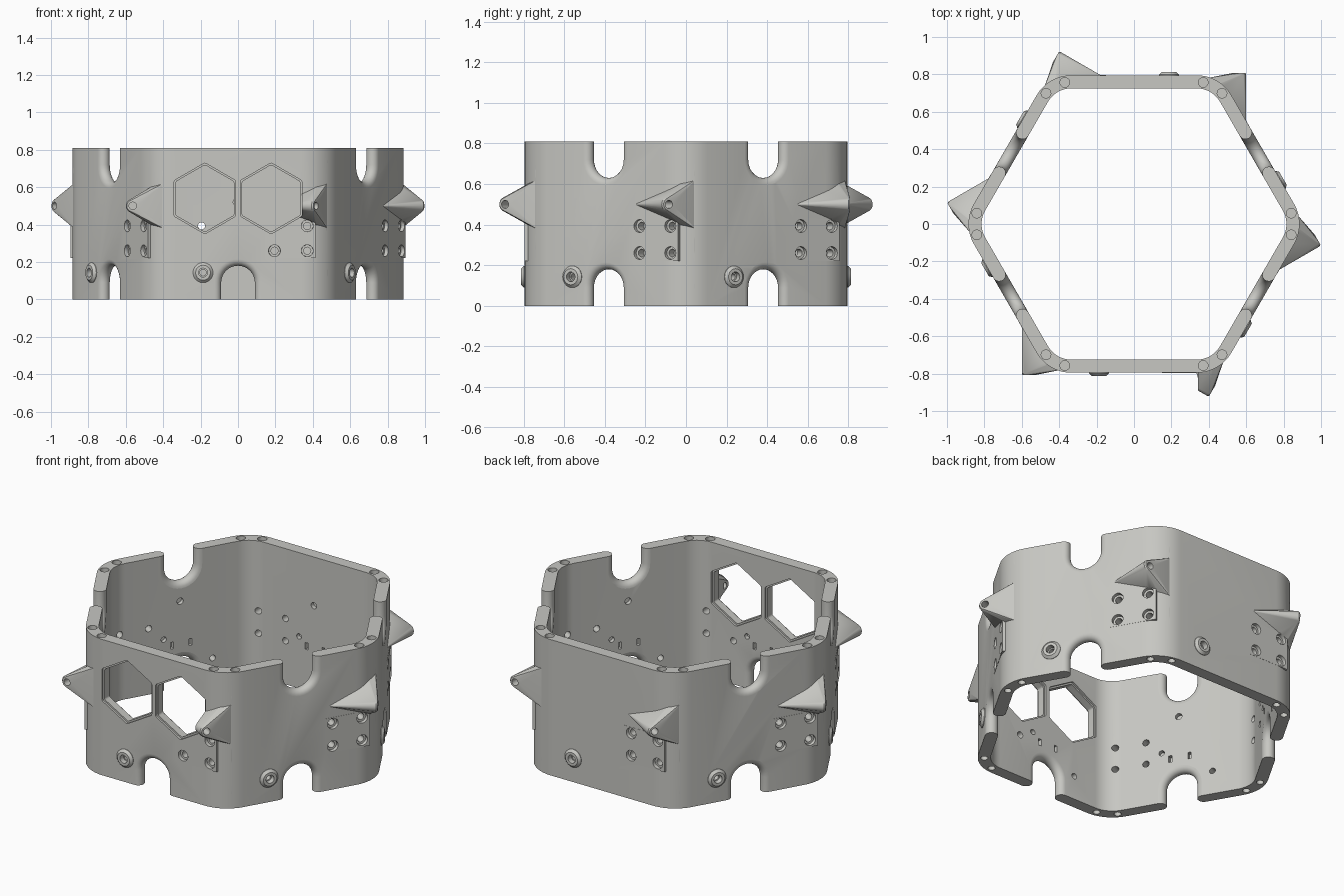
import bpy, bmesh, math
from mathutils import Matrix, Vector

if "Cube" in bpy.data.objects:
    bpy.data.objects.remove(bpy.data.objects["Cube"])

H, OUT, INN = 0.81, 0.795, 0.725      # wall height, outer and inner apothem
MID = (OUT + INN) / 2

grey = bpy.data.materials.new("light_grey")
grey.diffuse_color = (0.57, 0.57, 0.54, 1)
grey.use_nodes = True
grey.node_tree.nodes["Principled BSDF"].inputs["Base Color"].default_value = grey.diffuse_color


def turn(k):
    return Matrix.Rotation(k * math.pi / 3, 4, 'Z')


def loft(bm, rings, k=0, cyclic=False):
    """Skin a list of equal point rings, in the frame of hexagon side k."""
    rows = [[bm.verts.new(turn(k) @ Vector(p)) for p in ring] for ring in rings]
    n = len(rows[0])
    faces = []
    for a, b in zip(rows, rows[1:] + (rows[:1] if cyclic else [])):
        faces += [bm.faces.new((a[i], a[(i + 1) % n], b[(i + 1) % n], b[i])) for i in range(n)]
    if not cyclic:
        faces += [bm.faces.new(rows[0][::-1]), bm.faces.new(rows[-1])]
    bmesh.ops.recalc_face_normals(bm, faces=faces)


def circle_y(x, z, y, r, n=20):
    return [(x + r * math.cos(2 * math.pi * i / n), y, z + r * math.sin(2 * math.pi * i / n))
            for i in range(n)]


def lathe_y(bm, x, z, profile, k):
    loft(bm, [circle_y(x, z, y, r) for y, r in profile], k)


def box(bm, x0, x1, y0, y1, z0, z1, k):
    loft(bm, [[(x0, y, z0), (x1, y, z0), (x1, y, z1), (x0, y, z1)] for y in (y0, y1)], k)


def make(name, bm):
    me = bpy.data.meshes.new(name)
    bm.to_mesh(me)
    bm.free()
    me.materials.append(grey)
    ob = bpy.data.objects.new(name, me)
    bpy.context.collection.objects.link(ob)
    return ob


def boolean(target, tool, op):
    m = target.modifiers.new(op, 'BOOLEAN')
    m.operation, m.object, m.solver, m.use_self = op, tool, 'EXACT', True
    bpy.context.view_layer.objects.active = target
    bpy.ops.object.modifier_apply(modifier=m.name)
    bpy.data.objects.remove(tool)


# Rounded hexagonal wall
def hexagon(apothem, r, z, steps=10):
    d = (apothem - r) / math.cos(math.pi / 6)
    pts = []
    for k in range(6):
        c = k * math.pi / 3
        for i in range(steps + 1):
            a = c - math.pi / 6 + i * math.pi / 3 / steps
            pts.append((d * math.cos(c) + r * math.cos(a), d * math.sin(c) + r * math.sin(a), z))
    return pts


bm = bmesh.new()
loft(bm, [hexagon(OUT, 0.213, 0), hexagon(OUT, 0.213, H),
          hexagon(INN, 0.143, H), hexagon(INN, 0.143, 0)], cyclic=True)
wall = make("hexagonal_wall", bm)

# Corner spikes, screw bosses and flat pads on every side
spikes, fittings = bmesh.new(), bmesh.new()
for k in range(6):
    pts = circle_y(-0.563, 0.5, -0.80, 0.037) + circle_y(-0.563, 0.5, -0.808, 0.031)
    pts += [(-0.6, -0.51, 0.5), (-0.59, -0.5, 0.5)]
    for s in (-0.125, 0.125):
        pts += [(-0.39, -0.78, 0.5 + s), (-0.425, -0.736, 0.5 + s)]
    vs = [spikes.verts.new(turn(k) @ Vector(p)) for p in pts]
    res = bmesh.ops.convex_hull(spikes, input=vs)
    loose = {g for g in res["geom_interior"] + res["geom_unused"] if isinstance(g, bmesh.types.BMVert)}
    bmesh.ops.delete(spikes, geom=list(loose), context='VERTS')
    lathe_y(fittings, -0.187, 0.143, [(-0.76, 0.054), (-0.798, 0.054), (-0.812, 0.040)], k)
    box(fittings, 0.15, 0.415, -0.796, -0.755, 0.22, 0.43, k)
bmesh.ops.recalc_face_normals(spikes, faces=spikes.faces[:])
boolean(wall, make("corner_spikes", spikes), 'UNION')
boolean(wall, make("bosses_and_pads", fittings), 'UNION')


# Notches with fully rounded edges
def notch(bm, k, top):
    rings = []
    t = (OUT - INN) / 2
    for d in [-0.06] + [t * math.sin(math.pi * (i / 10 - 0.5)) for i in range(11)] + [0.06]:
        w = 0.09 + t - math.sqrt(max(t * t - d * d, 0))
        ring = [(w, -0.1)] + [(w * math.cos(math.pi * i / 16), 0.09 + w * math.sin(math.pi * i / 16))
                              for i in range(17)] + [(-w, -0.1)]
        rings.append([(x, d - MID, H - z if top else z) for x, z in ring])
    loft(bm, rings, k)


cut = bmesh.new()
for k in range(6):
    if k != 3:
        notch(cut, k, False)
    if k not in (0, 3):
        notch(cut, k, True)
boolean(wall, make("notch_cutter", cut), 'DIFFERENCE')


# Pair of hexagonal windows with a thin lip on the front
def window_ring(cx, y, r, c=0.016):
    pts = []
    for i in range(6):
        a = math.pi / 6 + i * math.pi / 3
        for j in range(-2, 3):            # softened corner
            b = a + j * math.pi / 12
            d = (r - c)
            pts.append((cx + d * math.cos(a) + c * 0.87 * math.cos(b), y,
                        0.54 + d * math.sin(a) + c * 0.87 * math.sin(b)))
    return pts


cut = bmesh.new()
for cx in (-0.177, 0.177):
    loft(cut, [window_ring(cx, y, r) for y, r in
               ((-0.96, 0.19), (-0.783, 0.19), (-0.783, 0.179),
                (-0.737, 0.179), (-0.737, 0.19), (-0.69, 0.19))])
boolean(wall, make("window_cutter", cut), 'DIFFERENCE')

# Screw holes, rim holes and inner pockets
cut = bmesh.new()
for k in range(6):
    for x in (0.195, 0.37):
        for z in (0.26, 0.393):
            if k == 0 and x < 0.3 and z > 0.3:
                continue                  # the window takes this place
            lathe_y(cut, x, z, [(-0.83, 0.033), (-0.775, 0.031), (-0.775, 0.019), (-0.66, 0.019)], k)
    lathe_y(cut, -0.187, 0.143, [(-0.83, 0.024), (-0.78, 0.024), (-0.78, 0.017), (-0.69, 0.017)], k)
    lathe_y(cut, -0.563, 0.5, [(-0.83, 0.020), (-0.72, 0.020)], k)
    lathe_y(cut, 0.105, 0.31, [(-0.75, 0.016), (-0.70, 0.016)], k)
    if k:
        lathe_y(cut, 0.007, 0.52, [(-0.75, 0.019), (-0.70, 0.019)], k)
    for s in (-1, 1):
        box(cut, s * 0.055 - 0.009, s * 0.055 + 0.009, -0.75, -0.70, 0.245, 0.285, k)
        for z0, z1, r in ((H - 0.07, H + 0.05, 0.026), (-0.05, 0.07, 0.020)):
            loft(cut, [[(s * 0.37 + r * math.cos(i * math.pi / 8),
                         -0.757 + r * math.sin(i * math.pi / 8), z) for i in range(16)]
                       for z in (z0, z1)], k)
boolean(wall, make("hole_cutter", cut), 'DIFFERENCE')

# Smooth curves, sharp edges
bpy.ops.object.select_all(action='DESELECT')
wall.select_set(True)
bpy.context.view_layer.objects.active = wall
bpy.ops.object.shade_smooth_by_angle(angle=math.radians(28))
